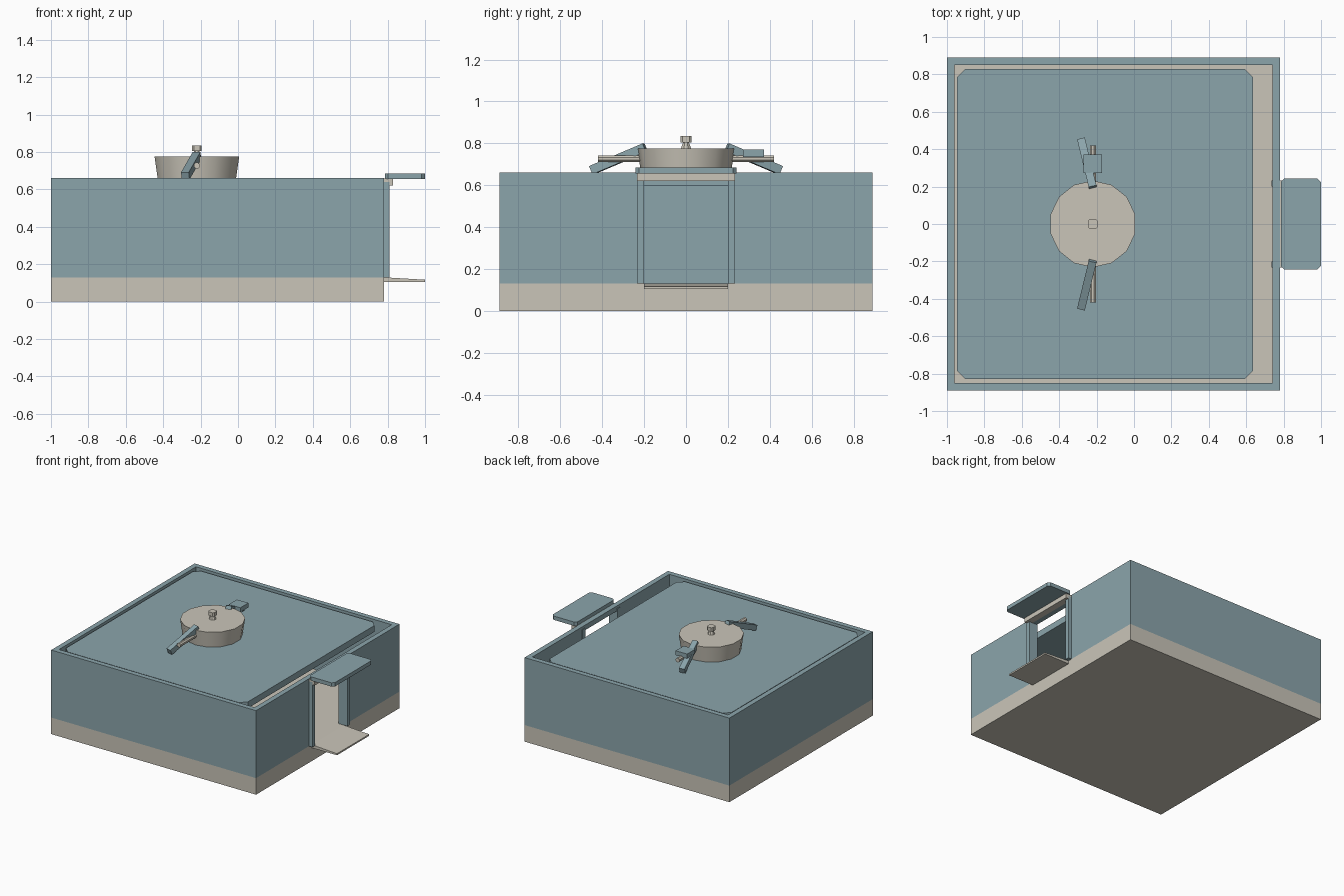
import bpy, bmesh, math
from mathutils import Vector, Matrix

cube = bpy.data.objects.get("Cube")
if cube:
    bpy.data.objects.remove(cube, do_unlink=True)


def material(name, rgb):
    m = bpy.data.materials.new(name)
    m.use_nodes = True
    m.diffuse_color = (*rgb, 1)
    m.node_tree.nodes["Principled BSDF"].inputs["Base Color"].default_value = (*rgb, 1)
    return m


TEAL = material("dusty_teal", (0.26, 0.375, 0.41))
BEIGE = material("warm_beige", (0.59, 0.56, 0.485))


def finish(name, bm, mat):
    bmesh.ops.recalc_face_normals(bm, faces=bm.faces[:])
    mesh = bpy.data.meshes.new(name)
    bm.to_mesh(mesh)
    bm.free()
    mesh.materials.append(mat)
    ob = bpy.data.objects.new(name, mesh)
    bpy.context.collection.objects.link(ob)
    return ob


def prism(name, mat, x, y, z, chamfer=0):
    """Upright block between the given ranges, with optional cut corners."""
    bm = bmesh.new()
    size = Vector((x[1] - x[0], y[1] - y[0], z[1] - z[0]))
    mid = Vector((sum(x), sum(y), sum(z))) / 2
    bmesh.ops.create_cube(bm, size=1, matrix=Matrix.Translation(mid) @ Matrix.Diagonal((*size, 1)))
    if chamfer:
        upright = [e for e in bm.edges if abs(e.verts[0].co.z - e.verts[1].co.z) > size.z / 2]
        bmesh.ops.bevel(bm, geom=upright, offset=chamfer, segments=1, affect='EDGES')
    return finish(name, bm, mat)


def cone(name, mat, sides, r1, r2, a, b, turn=0, smooth=False):
    """Tapered cylinder from point a to point b."""
    a, b = Vector(a), Vector(b)
    bm = bmesh.new()
    turned = (b - a).to_track_quat('Z', 'Y').to_matrix().to_4x4()
    bmesh.ops.create_cone(bm, cap_ends=True, segments=sides, radius1=r1, radius2=r2,
                          depth=(b - a).length,
                          matrix=Matrix.Translation((a + b) / 2) @ turned @ Matrix.Rotation(turn, 4, 'Z'))
    ob = finish(name, bm, mat)
    if smooth:
        bpy.ops.object.select_all(action='DESELECT')
        ob.select_set(True)
        bpy.context.view_layer.objects.active = ob
        bpy.ops.object.shade_smooth_by_angle(angle=math.radians(35))
    return ob


# Foundation slab and hollow outer walls
X0, X1, Y, FLOOR, TOP, T = -1, 0.78, 0.89, 0.13, 0.66, 0.04
DOOR, HEAD = 0.2, 0.62
prism("base_slab", BEIGE, (X0, X1), (-Y, Y), (0, FLOOR))
prism("west_wall", TEAL, (X0, X0 + T), (-Y, Y), (FLOOR, TOP))
for s, side in ((-1, "front"), (1, "back")):
    prism(side + "_wall", TEAL, (X0 + T, X1), sorted((s * Y, s * (Y - T))), (FLOOR, TOP))
    prism(side + "_door_wall", TEAL, (X1 - T, X1), sorted((s * DOOR, s * (Y - T))), (FLOOR, TOP))
    prism(side + "_door_post", TEAL, (0.735, 0.81), sorted((s * DOOR, s * 0.233)), (FLOOR, 0.64))
prism("wall_over_door", TEAL, (X1 - T, X1), (-DOOR, DOOR), (HEAD, TOP))

# Doorway lintel, canopy and sloping doorstep
prism("door_lintel", BEIGE, (X1, 0.83), (-0.233, 0.233), (HEAD, 0.657))
prism("door_canopy", TEAL, (0.785, 1), (-0.242, 0.242), (0.655, 0.685), 0.018)
step = prism("doorstep_ramp", BEIGE, (X1, 1), (-DOOR, DOOR), (0.105, FLOOR))
for v in step.data.vertices:
    if v.co.x > 0.9 and v.co.z > 0.12:
        v.co.z = 0.117

# Floating roof panel inside the parapet
prism("roof_panel", TEAL, (-0.945, 0.635), (-0.83, 0.83), (0.6, 0.65), 0.045)

# Roof turret with its top knob
CX = -0.22
cone("turret", BEIGE, 14, 0.213, 0.232, (CX, 0, 0.645), (CX, 0, 0.775), smooth=True)
cone("knob_stem", BEIGE, 8, 0.028, 0.014, (CX, 0, 0.77), (CX, 0, 0.808), math.pi / 8)
prism("knob_cap", BEIGE, (CX - 0.026, CX + 0.026), (-0.026, 0.026), (0.805, 0.835), 0.01)

# Side arms: a level rod and a slanted brace on each side
for s, side in ((-1, "front"), (1, "back")):
    cone(side + "_rod", BEIGE, 8, 0.017, 0.017, (CX, s * 0.18, 0.727), (CX, s * 0.42, 0.727), math.pi / 8)
    cone(side + "_brace", TEAL, 4, 0.03, 0.03, (-0.22, s * 0.195, 0.78), (-0.282, s * 0.45, 0.672), math.pi / 4)
prism("arm_box", TEAL, (-0.27, -0.17), (0.272, 0.372), (0.735, 0.77))
